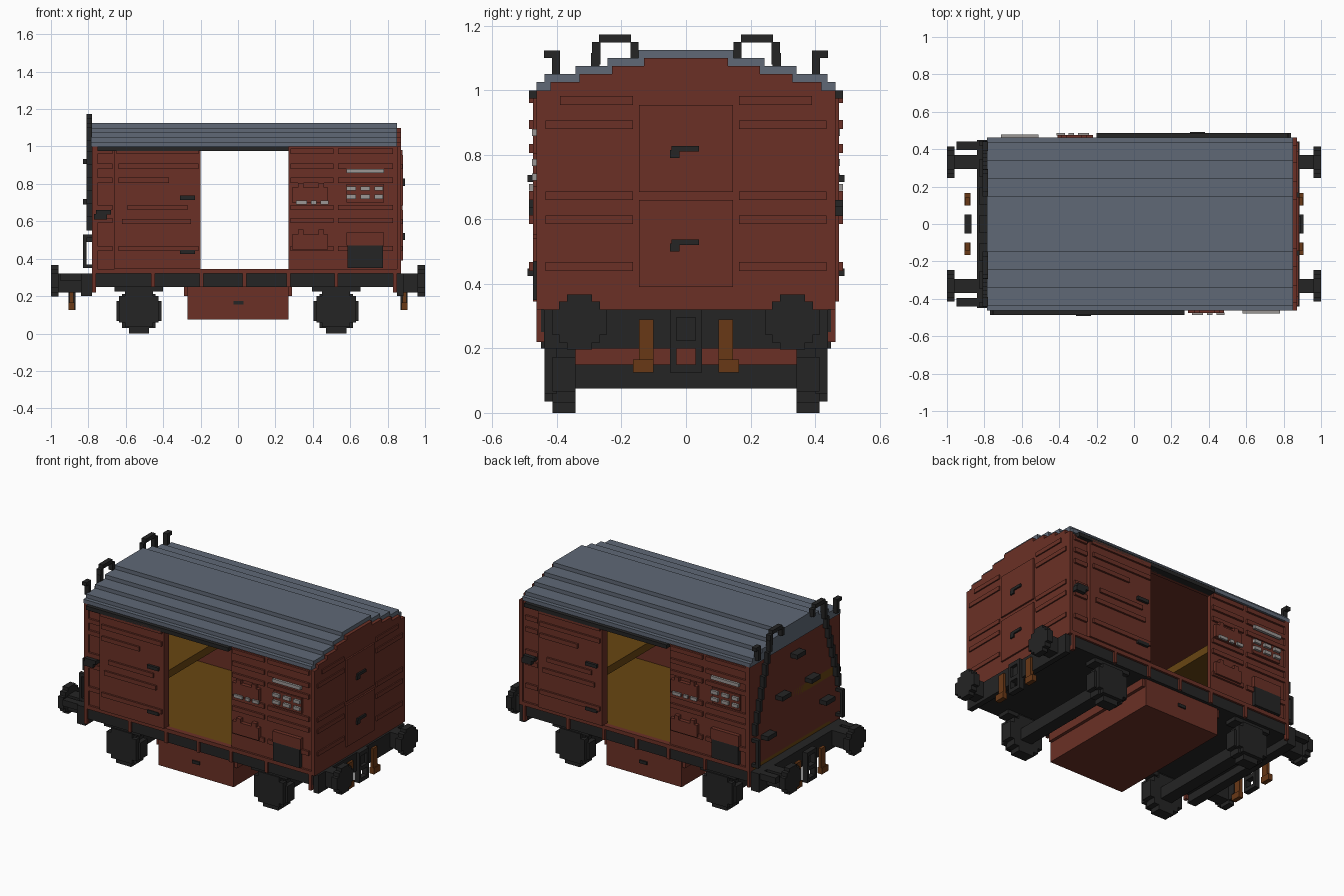
import bpy, bmesh
from mathutils import Matrix, Vector

cube = bpy.data.objects.get("Cube")
if cube:
    bpy.data.objects.remove(cube, do_unlink=True)


def material(name, *rgb):
    mat = bpy.data.materials.new(name)
    mat.use_nodes = True
    mat.diffuse_color = (*rgb, 1)
    mat.node_tree.nodes["Principled BSDF"].inputs["Base Color"].default_value = (*rgb, 1)
    return mat


rust = material("rust red paint", .145, .03, .019)
slate = material("slate roof grey", .115, .14, .18)
iron = material("black iron", .018, .018, .018)
timber = material("bare timber", .14, .061, .006)
chalk = material("pale markings", .33, .31, .30)
hose = material("orange brown hose", .14, .04, .008)

LEFT, RIGHT, MID = -.78, .85, .035      # body ends and its centre
DOOR_LEFT, DOOR_RIGHT = -.2, .27
WALL, RIB, PROUD = .45, .463, .487      # side depths


class Part:
    """Collects boxes and turns them into one object."""

    def __init__(self, name, mat):
        self.name, self.mat, self.bm = name, mat, bmesh.new()

    def box(self, x0, x1, y0, y1, z0, z1):
        size = Vector((x1 - x0, y1 - y0, z1 - z0))
        centre = Vector((x0 + x1, y0 + y1, z0 + z1)) / 2
        bmesh.ops.create_cube(self.bm, size=1, matrix=Matrix.Translation(centre) @ Matrix.Diagonal((*size, 1)))
        return self

    def front(self, x0, x1, z0, z1, depth, back=WALL):
        return self.box(x0, x1, -depth, -back + .01, z0, z1)

    def disc(self, centre, radius, half, axis):
        """Stepped round plate facing along the axis."""
        for a, b in ((1, .45), (.75, .75), (.45, 1)):
            h = [a * radius, a * radius, b * radius]
            h[axis] = half
            c = centre
            self.box(c[0] - h[0], c[0] + h[0], c[1] - h[1], c[1] + h[1], c[2] - h[2], c[2] + h[2])
        return self

    def copy(self, turn):
        old = list(self.bm.faces)
        new = bmesh.ops.duplicate(self.bm, geom=old + list(self.bm.edges) + list(self.bm.verts))["geom"]
        for v in (g for g in new if isinstance(g, bmesh.types.BMVert)):
            v.co = turn(v.co)
        return self

    def half_turn(self):
        return self.copy(lambda p: Vector((2 * MID - p.x, -p.y, p.z)))

    def mirror_y(self):
        return self.copy(lambda p: Vector((p.x, -p.y, p.z)))

    def mirror_x(self, centre=0):
        return self.copy(lambda p: Vector((2 * centre - p.x, p.y, p.z)))

    def done(self):
        bmesh.ops.recalc_face_normals(self.bm, faces=self.bm.faces)
        mesh = bpy.data.meshes.new(self.name)
        self.bm.to_mesh(mesh)
        self.bm.free()
        mesh.materials.append(self.mat)
        bpy.context.collection.objects.link(bpy.data.objects.new(self.name, mesh))


# Stepped roof and the end walls that follow it
roof = Part("roof", slate)
ends = Part("end_walls", rust)
ends.box(RIGHT, .872, -RIB, RIB, .32, 1).box(LEFT, LEFT + .03, -RIB, RIB, .32, 1)
for i, (wide, narrow) in enumerate(((RIB, .42), (.438, .33), (.342, .23), (.243, .13), (.147, 0))):
    low = 1 + i * .025
    roof.box(LEFT - .005, RIGHT, -wide, wide, low, low + .025)
    if narrow:
        ends.box(RIGHT, .872, -narrow, narrow, low, low + .025)
roof.done()
ends.done()

# Side walls with the open doorways, ceiling, floor and inner shelves
walls = Part("side_walls", rust)
walls.front(LEFT, DOOR_LEFT, .32, 1, WALL, .43).front(DOOR_RIGHT, RIGHT, .32, 1, WALL, .43)
walls.front(DOOR_LEFT, DOOR_RIGHT, .975, 1, WALL, .43).half_turn().done()
Part("ceiling", rust).box(LEFT, RIGHT, -.44, .44, .985, 1).done()
Part("floor", timber).box(LEFT, RIGHT, -.44, .44, .32, .342).done()
Part("inner_shelves", timber).box(LEFT, -.23, -.42, .42, .63, .68).half_turn().done()

# Sliding doors, rails and handles
Part("sliding_doors", rust).front(-.66, DOOR_LEFT, .345, .98, .475).half_turn().done()
Part("door_rails", iron).front(-.75, DOOR_RIGHT, .975, 1, PROUD).half_turn().done()
handles = Part("door_handles", iron)
for z in (.715, .425):
    handles.front(-.31, -.23, z, z + .022, PROUD + .004)
handles.half_turn().done()
bracket = Part("lamp_brackets", iron)
bracket.front(-.76, -.68, .635, .66, PROUD).front(-.77, -.7, .61, .64, PROUD).half_turn().done()

# Pressed ribs on doors and side walls
door_ribs = Part("door_ribs", rust)
for x0, x1, z in ((-.65, -.21, .96), (-.64, -.21, .88), (-.64, -.37, .805),
                  (-.59, -.27, .66), (-.62, -.25, .585), (-.64, -.21, .44)):
    door_ribs.front(x0, x1, z, z + .028, PROUD)
door_ribs.half_turn().done()
ribs = Part("wall_ribs", rust)
for z in (.96, .88, .805, .66, .59, .44):
    for x0, x1 in ((-.76, -.67), (.28, .51), (.535, .83)):
        ribs.front(x0, x1, z, z + .028, RIB)
ribs.half_turn().done()

# Hatches, chalk plates and the dark notice panel
hatches = Part("side_hatches", rust)
for z in (.7, .45):
    hatches.front(.29, .48, z, z + .08, PROUD - .012)
    for x in (.32, .43):
        hatches.front(x, x + .03, z + .08, z + .105, PROUD - .012)
hatches.front(.58, .78, .47, .54, PROUD - .012).front(.58, .78, .7, .8, RIB).half_turn().done()
Part("notice_panels", iron).front(.585, .775, .35, .47, PROUD - .012).half_turn().done()
plates = Part("marking_plates", chalk)
plates.front(.58, .78, .858, .88, .478, .47)
for x, width in ((.58, .05), (.655, .05), (.73, .045)):
    for z in (.72, .765):
        plates.front(x, x + width, z, z + .022, .478, .47)
for x, width in ((.31, .06), (.39, .03), (.44, .045)):
    plates.front(x, x + width, .69, .71, PROUD, PROUD - .004)
plates.half_turn().done()

# Closed hatch doors and ribs on the plain end
Part("end_doors", rust).box(.87, .882, -.145, .145, .39, .66).box(.87, .882, -.145, .145, .685, .955).done()
end_ribs = Part("end_ribs", rust)
for z in (.955, .88, .66, .585, .44):
    end_ribs.box(.87, .88, .165, .39 if z > .9 else .435, z, z + .027)
end_ribs.mirror_y().done()
latch = Part("end_latches", iron)
for z in (.81, .52):
    latch.box(.88, .892, -.045, .04, z, z + .018).box(.88, .892, -.05, -.02, z - .02, z + .005)
latch.done()

# Black underframe with brown ledge and posts
frame = Part("underframe", iron)
frame.box(LEFT, RIGHT, -WALL, WALL, .25, .32)
frame.box(-.84, LEFT, -WALL, WALL, .2, .32).box(RIGHT, .885, -.44, .44, .2, .32).done()
posts = Part("frame_posts", rust)
posts.box(LEFT, RIGHT, -RIB, -.43, .32, .345)
for x in (-.77, -.455, -.195, MID, .27, .525, .84):
    posts.box(x - .01, x + .01, -RIB, -.44, .22 if abs(x - MID) > .7 else .25, .33)
posts.mirror_y().done()

# Equipment box under the floor
Part("under_box", rust).box(-.27, .27, -.43, .43, .075, .25).box(-.29, .29, -.42, .42, .2, .25).done()
Part("under_box_latch", iron).box(-.025, .03, -.438, -.42, .155, .175).mirror_y().done()

# Wheels, axle boxes, springs and axles
wheels = Part("wheels", iron)
boxes = Part("axle_boxes", iron)
axles = Part("axles", iron)
for x in (-.53, .525):
    wheels.disc((x, -.378, .12), .12, .036, 1)
    boxes.box(x - .105, x + .105, -.438, -.40, .06, .2).box(x - .075, x + .075, -.438, -.40, .035, .23)
    boxes.box(x - .13, x + .13, -.43, -.35, .225, .25)
    axles.box(x - .04, x + .04, -.35, .35, .075, .15)
wheels.mirror_y().done()
boxes.mirror_y().done()
axles.done()

# Buffers, hook and hoses at both ends
buffers = Part("buffers", iron)
buffers.disc((.98, -.33, .282), .085, .02, 0).box(.84, .97, -.37, -.295, .22, .32)
buffers.mirror_x().mirror_y().done()
hook = Part("couplings", iron)
for y in (-.05, .03):
    hook.box(.87, .905, y, y + .02, .125, .32)
for z in (.125, .2, .295):
    hook.box(.87, .905, -.04, .04, z, z + .025)
hook.mirror_x().done()
hoses = Part("brake_hoses", hose)
hoses.box(.88, .9, .1, .145, .13, .29).box(.875, .905, .1, .165, .125, .165)
hoses.mirror_y().mirror_x().done()

# Climbing rails with roof loops on the other end
rails = Part("climbing_rails", iron)
steps = 8
for i in range(steps):
    y, z = .425 - i * .0205, .55 + i * .07
    rails.box(-.81, LEFT, y - .013, y + .013, z, z + .075)
rails.box(-.81, LEFT, .265, .292, 1.08, 1.15).box(-.81, LEFT, .17, .27, 1.148, 1.173)
rails.box(-.81, LEFT, .147, .172, 1.1, 1.15)
rails.box(-.81, LEFT, .39, .415, 1.03, 1.123).box(-.81, LEFT, .39, .44, 1.1, 1.123)
rails.mirror_y().done()
grips = Part("corner_grips", iron)
grips.box(-.83, -.81, .42, .445, .35, .53)
for z in (.35, .51):
    grips.box(-.83, LEFT, .42, .445, z, z + .02)
grips.mirror_y().done()
treads = Part("end_steps", iron)
for y, z in ((0, .905), (.15, .69), (.3, .49)):
    treads.box(-.83, LEFT, y - .045, y + .045, z, z + .028)
treads.mirror_y().done()
Part("corner_steps", iron).box(-.95, -.8, .395, .44, .28, .32).mirror_y().done()
